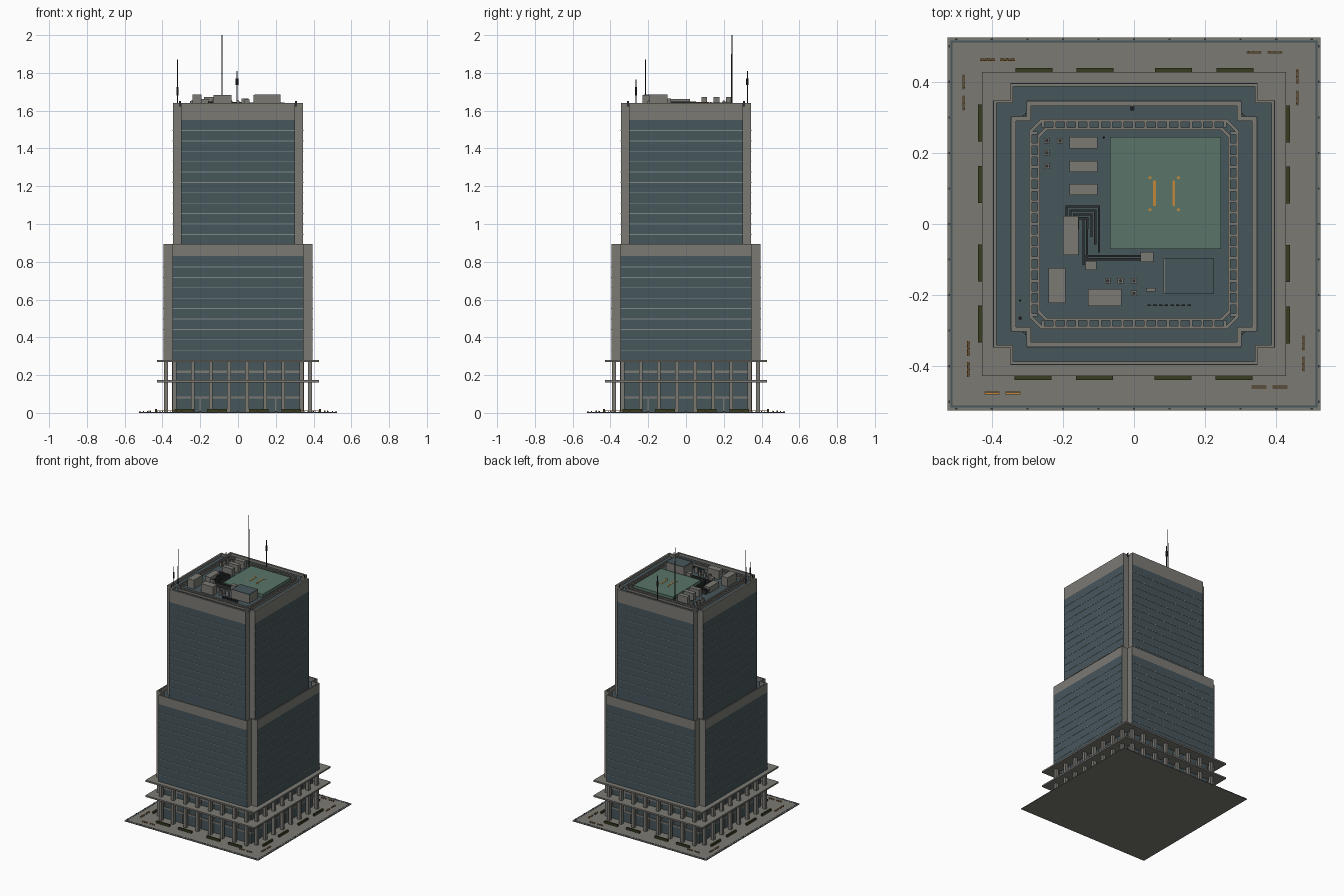
import bpy, bmesh, math
from mathutils import Matrix

if "Cube" in bpy.data.objects:
    bpy.data.objects.remove(bpy.data.objects["Cube"])


def mat(name, r, g, b):
    m = bpy.data.materials.new(name)
    m.diffuse_color = (r, g, b, 1)
    m.use_nodes = True
    m.node_tree.nodes["Principled BSDF"].inputs["Base Color"].default_value = m.diffuse_color
    return m


GRAY = mat("concrete_gray", .20, .195, .175)
GLASS = mat("blue_gray_glass", .062, .092, .105)
FIN = mat("pale_metal", .22, .25, .25)
GREEN = mat("pad_green", .10, .175, .14)
HEDGE = mat("hedge_green", .04, .045, .014)
ORANGE = mat("orange", .55, .24, .04)
DARK = mat("dark_metal", .028, .03, .031)


def finish(bm, name, mats):
    bmesh.ops.recalc_face_normals(bm, faces=bm.faces)
    me = bpy.data.meshes.new(name)
    bm.to_mesh(me)
    bm.free()
    for m in mats:
        me.materials.append(m)
    ob = bpy.data.objects.new(name, me)
    bpy.context.collection.objects.link(ob)
    return ob


def boxes(name, m, items):
    """One object from many boxes (x0, x1, y0, y1, z0, z1)."""
    bm = bmesh.new()
    for x0, x1, y0, y1, z0, z1 in items:
        M = Matrix.Translation(((x0 + x1) / 2, (y0 + y1) / 2, (z0 + z1) / 2)) @ \
            Matrix.Diagonal((x1 - x0, y1 - y0, z1 - z0, 1))
        bmesh.ops.create_cube(bm, size=1, matrix=M)
    return finish(bm, name, [m])


def four(items):
    """Repeat boxes on all four sides by quarter turns."""
    out = []
    for x0, x1, y0, y1, z0, z1 in items:
        for _ in range(4):
            out.append((x0, x1, y0, y1, z0, z1))
            x0, x1, y0, y1 = -y1, -y0, x0, x1
    return out


def rods(name, m, items, seg=8):
    """Vertical cylinders (x, y, z0, z1, radius)."""
    bm = bmesh.new()
    for x, y, z0, z1, r in items:
        bmesh.ops.create_cone(bm, cap_ends=True, segments=seg, radius1=r, radius2=r,
                              depth=z1 - z0, matrix=Matrix.Translation((x, y, (z0 + z1) / 2)))
    return finish(bm, name, [m])


def notched(h, n):
    """Square outline of half width h whose corners are cut at n."""
    pts = []
    for i in range(4):
        c, s = [(1, 0), (0, 1), (-1, 0), (0, -1)][i]
        pts += [(x * c - y * s, x * s + y * c) for x, y in ((h, n), (n, n), (n, h))]
    return pts


def chamfered(h, c):
    return [(h, h - c), (h - c, h), (c - h, h), (-h, h - c),
            (-h, c - h), (c - h, -h), (h - c, -h), (h, c - h)]


def loft(bm, loops, cap_first=True, cap_last=True):
    rings = [[bm.verts.new((x, y, z)) for x, y in pts] for pts, z in loops]
    for a, b in zip(rings, rings[1:]):
        for i in range(len(a)):
            j = (i + 1) % len(a)
            bm.faces.new((a[i], a[j], b[j], b[i]))
    if cap_first:
        bm.faces.new(rings[0])
    if cap_last:
        bm.faces.new(rings[-1])
    return rings


def tower(name, h, n, z0, zband, z1, deck, wall):
    bm = bmesh.new()
    o, i = notched(h, n), notched(h - wall, n - wall)
    loft(bm, [(o, z0), (o, zband), (o, z1), (i, z1), (i, deck)])
    ob = finish(bm, name, [GRAY, GLASS])
    for p in ob.data.polygons:
        c = p.center
        outer = max(abs(c.x), abs(c.y)) > h - .002 and abs(p.normal.z) < .1
        roof = p.normal.z > .9 and c.z < z1 - .005
        if (outer and c.z < zband) or roof:
            p.material_index = 1


def ring(name, m, outer, inner, z0, z1):
    bm = bmesh.new()
    r = loft(bm, [(outer, z0), (outer, z1), (inner, z1), (inner, z0)], False, False)
    for i in range(len(outer)):
        j = (i + 1) % len(outer)
        bm.faces.new((r[3][i], r[3][j], r[0][j], r[0][i]))
    finish(bm, name, [m])


# Plaza with edge curb
boxes("plaza", GRAY, [(-.525, .525, -.525, .525, 0, .005)])
ring("plaza_edge_strip", GLASS, chamfered(.516, .001), chamfered(.511, .001), .004, .006)
boxes("edge_lights", DARK, four([(x / 10 - .003, x / 10 + .003, -.522, -.517, .005, .009)
                                 for x in range(-5, 6)]))

# Hedges in planters
hedge_x = (-.284, -.111, .11, .281)
boxes("hedges", HEDGE, four([(x - .052, x + .052, -.439, -.428, .005, .02) for x in hedge_x]))

# Slatted benches: centre and direction
slats, legs = [], []
for cx, cy, along_x in ((-.412, .463, 1), (-.356, .463, 1), (.337, .483, 1), (.396, .483, 1),
                        (-.399, -.475, 1), (-.34, -.475, 1), (.351, -.458, 1), (.41, -.458, 1),
                        (-.479, .399, 0), (-.479, .34, 0), (.459, .415, 0), (.459, .354, 0),
                        (.476, -.335, 0), (.476, -.394, 0), (-.465, -.35, 0), (-.465, -.409, 0)):
    def put(u0, u1, v0, v1, z0, z1, dest):
        dest.append((cx + u0, cx + u1, cy + v0, cy + v1, z0, z1) if along_x
                    else (cx + v0, cx + v1, cy + u0, cy + u1, z0, z1))
    for v in (-.003, 0, .003):
        put(-.021, .021, v - .001, v + .001, .011, .0125, slats)
    for u in (-.015, 0, .015):
        put(u - .001, u + .001, -.004, .004, .005, .011, legs)
boxes("bench_slats", ORANGE, slats)
boxes("bench_legs", DARK, legs)

# Podium: glass hall, frames, columns and two canopy slabs
boxes("podium_glass", GLASS, [(-.345, .345, -.345, .345, .005, .27)])
col_x = [(i - 3.5) * .096 for i in range(8)]
frames = [(-.347, .347, -.350, -.344, z, z + .012) for z in (.075, .212)]
frames += [(x - .004, x + .004, -.350, -.344, .005, .08) for x in (-.2, -.05, .05, .2)]
frames += [(x - .004, x + .004, -.350, -.344, .08, .27) for x in col_x]
boxes("podium_frames", GRAY, four(frames))
boxes("columns", GRAY, four([(x - .01, x + .01, -.393, -.371, .005, .27) for x in col_x]))
boxes("canopy_slabs", GRAY, [(-.428, .428, -.428, .428, z, z + .011) for z in (.162, .27)])

# Two tower stages with notched corners
tower("lower_tower", .395, .348, .281, .83, .895, .862, .008)
tower("upper_tower", .345, .302, .86, 1.55, 1.64, 1.622, .013)
fins = [(-.347, .347, -.397, -.393, z, z + .004) for z in [.33 + .055 * i for i in range(9)]]
fins += [(-.301, .301, -.347, -.343, z, z + .004) for z in [.943 + .055 * i for i in range(11)]]
boxes("floor_lines", FIN, four(fins))

# Maintenance track around the roof
ring("outer_rail", GRAY, chamfered(.295, .032), chamfered(.287, .029), 1.622, 1.636)
ring("inner_rail", GRAY, chamfered(.272, .023), chamfered(.264, .020), 1.622, 1.636)
boxes("track_ties", GRAY, four([(x * .032 - .004, x * .032 + .004, -.288, -.271, 1.622, 1.632)
                                for x in range(-8, 9)]))
boxes("roof_edge_posts", DARK, four([(s * x - .002, s * x + .002, -.312, -.308, 1.622, 1.65)
                                     for x in (.305,) for s in (-1, 1)]))

# Landing pad with orange guide bars
boxes("landing_pad", GREEN, [(-.068, .245, -.07, .245, 1.622, 1.644)])
boxes("pad_guide_bars", ORANGE, [(x - .004, x + .004, .05, .122, 1.644, 1.646) for x in (.058, .112)] +
      [(x - .004, x + .004, y - .004, y + .004, 1.644, 1.646)
       for x in (.045, .125) for y in (.04, .13)])

# Rooftop plant boxes
R = 1.622
plant = [(-.181, -.103, y, y + .031, R, 1.672) for y in (.213, .146, .081)]
plant += [(-.2, -.156, -.087, .022, R, 1.662), (-.24, -.192, -.222, -.124, R, 1.685),
          (-.13, -.035, -.23, -.183, R, 1.682), (.018, .055, -.107, -.079, R, 1.664),
          (-.136, -.105, -.13, -.104, R, 1.66), (.035, .06, -.19, -.18, R, 1.66)]
boxes("plant_units", GRAY, plant)
boxes("stair_house", GRAY, [(.083, .225, -.195, -.097, R, 1.682)])
boxes("stair_house_roof", GLASS, [(.087, .225, -.195, -.097, 1.682, 1.685)])
fans = [(-.245, .234), (-.245, .2), (-.245, .163), (-.208, .234),
        (-.074, -.16), (-.038, -.16), (0, -.16), (0, -.195)]
boxes("fan_housings", GRAY, [(x - .008, x + .008, y - .008, y + .008, R, 1.652) for x, y in fans])
rods("fan_caps", DARK, [(x, y, 1.652, 1.654, .005) for x, y in fans], 12)
boxes("vent_row", DARK, [(.038 + i * .016, .048 + i * .016, -.231, -.227, R, 1.64) for i in range(8)])

# Bent pipe runs: nested elbows and a bundle to the right
pipes = []
for k in range(4):
    d = k * .011
    p, top, x1 = .006, .052 - d, -.095 - d
    x0 = -.193 + d
    pipes += [(x0, x1, top - p, top, R, 1.648), (x0, x0 + p, top - .035, top, R, 1.648),
              (x1 - p, x1, -.08 + d * 2, top, R, 1.648)]
for k in range(2):
    pipes += [(-.145 + k * .01, -.139 + k * .01, -.115, .02, R, 1.646),
              (-.14, .02, -.102 + k * .009, -.096 + k * .009, R, 1.646)]
boxes("pipes", DARK, pipes)

# Masts and aerials
rods("masts", DARK, [(-.085, .243, R, 1.9, .0035), (-.085, .243, 1.9, 2.0, .002),
                     (-.005, .325, R, 1.81, .003), (-.005, .325, 1.735, 1.77, .007),
                     (-.32, -.215, R, 1.75, .003), (-.32, -.215, 1.75, 1.87, .002),
                     (-.32, -.265, R, 1.765, .002), (-.32, -.265, 1.68, 1.725, .005)])
